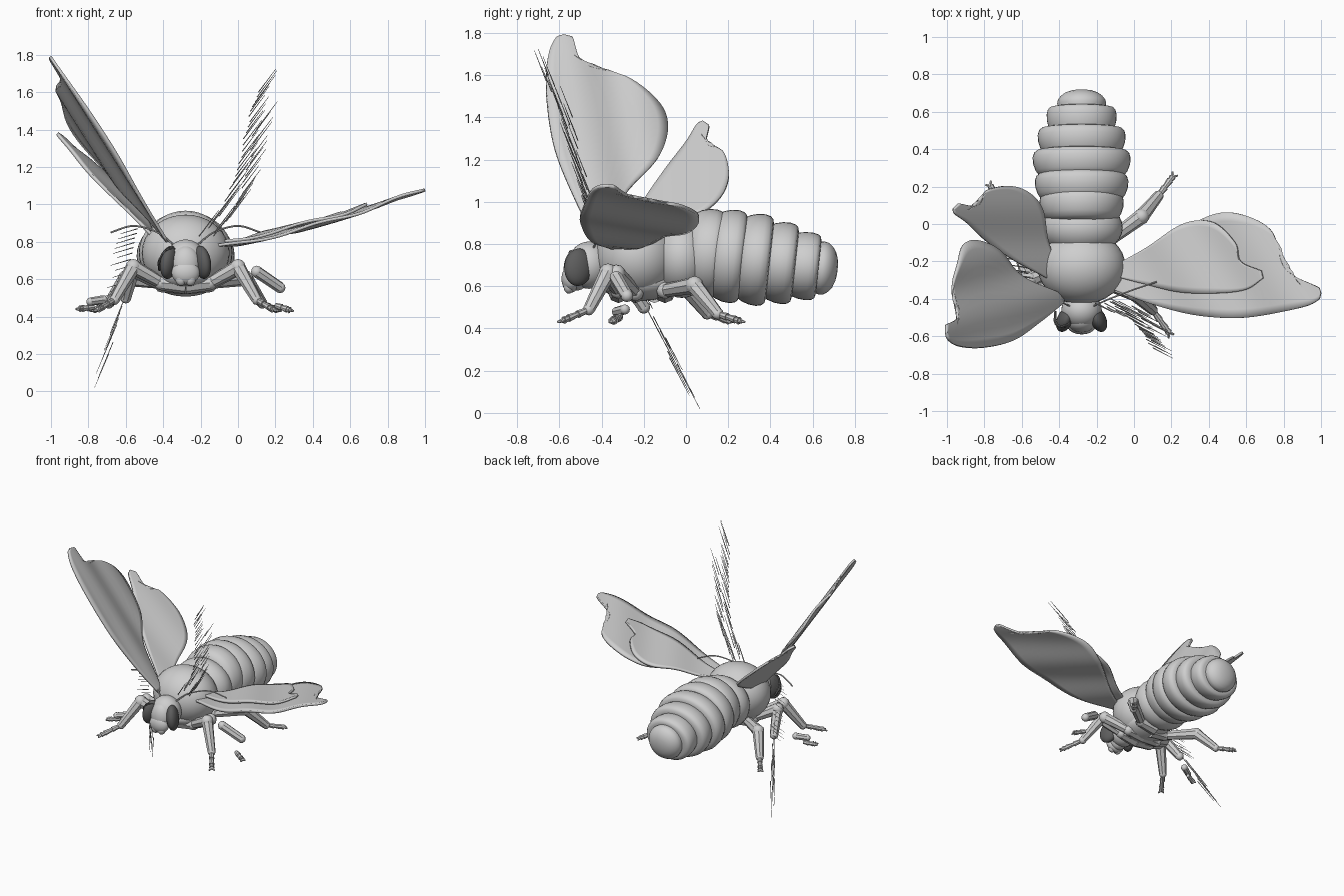
import bpy, bmesh, math, random
from mathutils import Vector, Matrix

random.seed(4)
if "Cube" in bpy.data.objects:
    bpy.data.objects.remove(bpy.data.objects["Cube"])
CX = -0.28  # body axis


def material(name, v):
    m = bpy.data.materials.new(name)
    m.use_nodes = True
    m.diffuse_color = (v, v, v, 1)
    m.node_tree.nodes["Principled BSDF"].inputs["Base Color"].default_value = (v, v, v, 1)
    return m


GREY = material("pale_grey", 0.62)
DARK = material("dark_eye", 0.11)


def finish(bm, name, mat=GREY, angle=40):
    bmesh.ops.recalc_face_normals(bm, faces=bm.faces)
    me = bpy.data.meshes.new(name)
    bm.to_mesh(me)
    bm.free()
    me.materials.append(mat)
    ob = bpy.data.objects.new(name, me)
    bpy.context.collection.objects.link(ob)
    bpy.ops.object.select_all(action="DESELECT")
    ob.select_set(True)
    bpy.context.view_layer.objects.active = ob
    bpy.ops.object.shade_smooth_by_angle(angle=math.radians(angle))
    return ob


def ellipsoid(name, c, r, mat=GREY, rot=(0, 0, 0)):
    bm = bmesh.new()
    turn = Matrix.Rotation(rot[2], 4, "Z") @ Matrix.Rotation(rot[1], 4, "Y") @ Matrix.Rotation(rot[0], 4, "X")
    bmesh.ops.create_uvsphere(bm, u_segments=32, v_segments=18, radius=1,
                              matrix=Matrix.Translation(c) @ turn @ Matrix.Diagonal((*r, 1)))
    return finish(bm, name, mat)


def grid(bm, rows, closed=False):
    vs = [[bm.verts.new(p) for p in row] for row in rows]
    n = len(rows[0])
    for a, b in zip(vs, vs[1:]):
        for j in range(n if closed else n - 1):
            k = (j + 1) % n
            bm.faces.new((a[j], a[k], b[k], b[j]))
    if closed:
        bm.faces.new(vs[0])
        bm.faces.new(vs[-1])


def rod(bm, a, b, r1, r2, sides=8):
    a, b = Vector(a), Vector(b)
    d = b - a
    m = Matrix.Translation((a + b) / 2) @ d.to_track_quat("Z", "Y").to_matrix().to_4x4()
    bmesh.ops.create_cone(bm, cap_ends=True, segments=sides, radius1=r1, radius2=r2,
                          depth=d.length, matrix=m)


def ball(bm, c, r):
    bmesh.ops.create_uvsphere(bm, u_segments=10, v_segments=6, radius=r,
                              matrix=Matrix.Translation(c))


def spline(pts, n):
    """Smooth path through the points, sampled n times."""
    p = [Vector(q) for q in pts]
    p = [2 * p[0] - p[1]] + p + [2 * p[-1] - p[-2]]
    out = []
    for i in range(n):
        t = i / (n - 1) * (len(p) - 3)
        k = min(int(t), len(p) - 4)
        t -= k
        a, b, c, d = p[k:k + 4]
        out.append(0.5 * (2 * b + (c - a) * t + (2 * a - 5 * b + 4 * c - d) * t * t
                          + (3 * b - a - 3 * c + d) * t ** 3))
    return out


def mirrored(p):
    return (2 * CX - p[0], p[1], p[2])


# Thorax and waist
ellipsoid("thorax", (CX, -0.23, 0.74), (0.235, 0.2, 0.205))
ellipsoid("waist", (CX, -0.02, 0.735), (0.22, 0.15, 0.19))
ellipsoid("chest_underside", (CX, -0.22, 0.62), (0.17, 0.19, 0.09))

# Abdomen: overlapping barrel rings on an axis that dips to the back
segments = [(0.03, 0.225, 0.21), (0.135, 0.25, 0.22), (0.26, 0.262, 0.217),
            (0.38, 0.235, 0.193), (0.49, 0.187, 0.16), (0.585, 0.132, 0.127)]
barrel = [(-0.02, 0.72), (0, 0.87), (0.025, 0.94), (0.06, 0.99), (0.095, 1),
          (0.12, 0.97), (0.133, 0.91), (0.138, 0.8)]
cap = barrel[:4] + [(0.08, 0.96), (0.1, 0.84), (0.117, 0.66), (0.128, 0.42), (0.133, 0.15)]
for i, (y0, rx, rz) in enumerate(segments):
    bm = bmesh.new()
    rows = []
    for t, s in (cap if i == 5 else barrel):
        y = y0 + t
        row = []
        for k in range(40):
            a = 2 * math.pi * k / 40
            h = rz * s * math.sin(a)
            row.append((CX + rx * s * math.cos(a), y + 0.11 * h, 0.77 - 0.13 * y + h))
        rows.append(row)
    grid(bm, rows, True)
    finish(bm, f"abdomen_ring_{i + 1}")

# Head, snout and eyes
ellipsoid("head", (CX, -0.46, 0.7), (0.108, 0.1, 0.112))
ellipsoid("face", (CX, -0.515, 0.68), (0.08, 0.065, 0.1))
ellipsoid("snout", (CX, -0.545, 0.635), (0.075, 0.045, 0.065))
for s, side in ((1, "left"), (-1, "right")):
    ellipsoid(f"{side}_eye", (CX + s * 0.088, -0.51, 0.69), (0.042, 0.07, 0.09), DARK,
              (-0.2, s * -0.12, s * 0.4))
    ellipsoid(f"{side}_jaw", (CX + s * 0.025, -0.555, 0.6), (0.03, 0.025, 0.035))

# Antennae
for side in ("left", "right"):
    bm = bmesh.new()
    path = spline([(-0.22, -0.44, 0.78), (-0.13, -0.4, 0.85), (0, -0.35, 0.885),
                   (0.12, -0.31, 0.85)], 14)
    if side == "right":
        path = [mirrored(p) for p in path]
    for a, b in zip(path, path[1:]):
        rod(bm, a, b, 0.005, 0.005, 6)
    finish(bm, f"{side}_antenna")
bm = bmesh.new()
path = spline([(-0.34, -0.52, 0.76), (-0.38, -0.55, 0.76), (-0.42, -0.53, 0.7), (-0.42, -0.47, 0.65)], 9)
for a, b in zip(path, path[1:]):
    rod(bm, a, b, 0.008, 0.008, 6)
finish(bm, "bent_feeler", DARK)


# Legs: thigh, shin, and a foot ending in two claws
def foot(bm, a, b):
    pts = [Vector(a).lerp(Vector(b), t) for t in (0, 0.38, 0.7, 0.85)]
    for p, q in zip(pts, pts[1:]):
        rod(bm, p, q, 0.013, 0.019)
    d = (Vector(b) - Vector(a)).normalized()
    across = d.cross(Vector((0, 0, 1))).normalized()
    for s in (-1, 1):
        rod(bm, pts[-1], Vector(b) + across * s * 0.018, 0.012, 0.005, 6)


def thigh(bm, hip, knee):
    rod(bm, (CX, hip[1], 0.57), hip, 0.05, 0.04)
    rod(bm, hip, knee, 0.032, 0.041)
    ball(bm, hip, 0.04)
    ball(bm, knee, 0.043)


def shin(bm, a, b, r1, r2):
    rod(bm, a, b, r1, r2)
    ball(bm, a, r1)
    ball(bm, b, r2)


legs = {
    "left_front": [(-0.15, -0.32, 0.58), (0, -0.37, 0.665), (0.1, -0.46, 0.49), (0.2, -0.6, 0.43)],
    "left_hind": [(-0.15, -0.1, 0.58), (0.04, 0.04, 0.605), (0.13, 0.15, 0.47), (0.22, 0.27, 0.43)],
}
legs["right_front"] = [mirrored(p) for p in legs["left_front"]]
legs["right_hind"] = [mirrored((p[0], p[1] - 0.05, p[2])) for p in legs["left_hind"]]
for name, (hip, knee, ankle, toe) in legs.items():
    bm = bmesh.new()
    thigh(bm, hip, knee)
    shin(bm, knee, ankle, 0.04, 0.028)
    foot(bm, ankle, toe)
    finish(bm, f"{name}_leg")

# Middle legs: the feet, and the right shin, float free of the thighs
bm = bmesh.new()
thigh(bm, (-0.15, -0.24, 0.57), (0, -0.33, 0.66))
shin(bm, (0.1, -0.33, 0.64), (0.225, -0.28, 0.555), 0.032, 0.03)
foot(bm, (0.2, -0.31, 0.46), (0.29, -0.35, 0.43))
finish(bm, "left_middle_leg")
bm = bmesh.new()
thigh(bm, (-0.41, -0.24, 0.57), (-0.56, -0.3, 0.65))
shin(bm, (-0.56, -0.3, 0.65), (-0.6, -0.2, 0.5), 0.038, 0.03)
shin(bm, (-0.72, -0.29, 0.49), (-0.79, -0.33, 0.48), 0.024, 0.022)
foot(bm, (-0.77, -0.31, 0.45), (-0.86, -0.35, 0.44))
finish(bm, "right_middle_leg")


# Wings: a rippled sheet between a leading and a trailing edge
def wing(name, lead, trail, place):
    bm = bmesh.new()
    rows = []
    for a, b in zip(spline(lead, 49), spline(trail, 49)):
        rows.append([place(*a.lerp(b, j / 12)) for j in range(13)])
    grid(bm, rows)
    ob = finish(bm, name, GREY, 60)
    mod = ob.modifiers.new("thickness", "SOLIDIFY")
    mod.thickness = 0.016
    mod.offset = 0


def left_height(lift):
    return lambda x, y: (x, y, 0.77 + lift + 0.17 * (x + 0.12) + 0.1 * (x + 0.12) ** 2
                         + 0.009 * math.sin(14 * x + 9 * y))


wing("left_fore_wing",
     [(-0.14, -0.34), (0.1, -0.43), (0.35, -0.49), (0.6, -0.5), (0.88, -0.45), (0.98, -0.41), (1, -0.37)],
     [(-0.14, -0.31), (0.12, -0.15), (0.35, 0.02), (0.53, 0.06), (0.73, -0.03), (0.81, -0.24), (0.99, -0.34)],
     left_height(0))
wing("left_hind_wing",
     [(-0.14, -0.27), (0.05, -0.32), (0.25, -0.365), (0.45, -0.37), (0.6, -0.35), (0.69, -0.29)],
     [(-0.14, -0.24), (0.06, -0.13), (0.26, 0), (0.42, 0.01), (0.54, -0.1), (0.57, -0.2), (0.68, -0.25)],
     left_height(0.022))
wing("right_fore_wing",
     [(-0.42, 0.8), (-0.52, 1), (-0.62, 1.25), (-0.66, 1.5), (-0.655, 1.68), (-0.62, 1.77), (-0.58, 1.79)],
     [(-0.38, 0.8), (-0.29, 1.03), (-0.12, 1.23), (-0.1, 1.42), (-0.26, 1.58), (-0.48, 1.65), (-0.54, 1.78)],
     lambda y, z: (-0.42 - 0.686 * (z - 0.85) - 0.29 * (y + 0.4) + 0.012 * math.sin(22 * y + 4 * z), y, z))
wing("right_hind_wing",
     [(-0.31, 0.8), (-0.21, 0.99), (-0.1, 1.15), (0, 1.28), (0.05, 1.36), (0.08, 1.38)],
     [(-0.27, 0.79), (-0.08, 0.87), (0.12, 0.98), (0.2, 1.1), (0.18, 1.23), (0.1, 1.27), (0.11, 1.36)],
     lambda y, z: (-0.435 - 1.11 * (z - 0.8) + 0.27 * (y + 0.3) + 0.01 * math.sin(18 * y), y, z))


# Rows of fine loose bristles
def bristles(name, path, count, direction, size=0.003):
    bm = bmesh.new()
    for p in spline(path, count):
        d = Vector(direction) * random.uniform(0.8, 1.1)
        p += Vector((random.uniform(-0.01, 0.01), random.uniform(-0.015, 0.015), 0))
        rod(bm, p, p + d, size, size * 0.4, 4)
    finish(bm, name)


bristles("left_outer_bristles", [(-0.2, -0.42, 0.83), (-0.08, -0.46, 0.98), (0, -0.52, 1.2),
                                 (0.05, -0.58, 1.42), (0.1, -0.66, 1.6)], 28, (0.105, -0.055, 0.14))
bristles("left_inner_bristles", [(-0.14, -0.4, 0.83), (-0.03, -0.44, 0.95), (0.04, -0.49, 1.15),
                                 (0.09, -0.55, 1.4)], 22, (0.105, -0.055, 0.14))
bristles("right_short_bristles", [(-0.54, -0.3, 0.87), (-0.57, -0.26, 0.76), (-0.58, -0.22, 0.62),
                                  (-0.6, -0.18, 0.52)], 14, (-0.1, 0.015, -0.03))
bristles("right_long_bristles", [(-0.61, -0.17, 0.49), (-0.66, -0.1, 0.34), (-0.69, -0.04, 0.2)],
         10, (-0.08, 0.1, -0.19))
